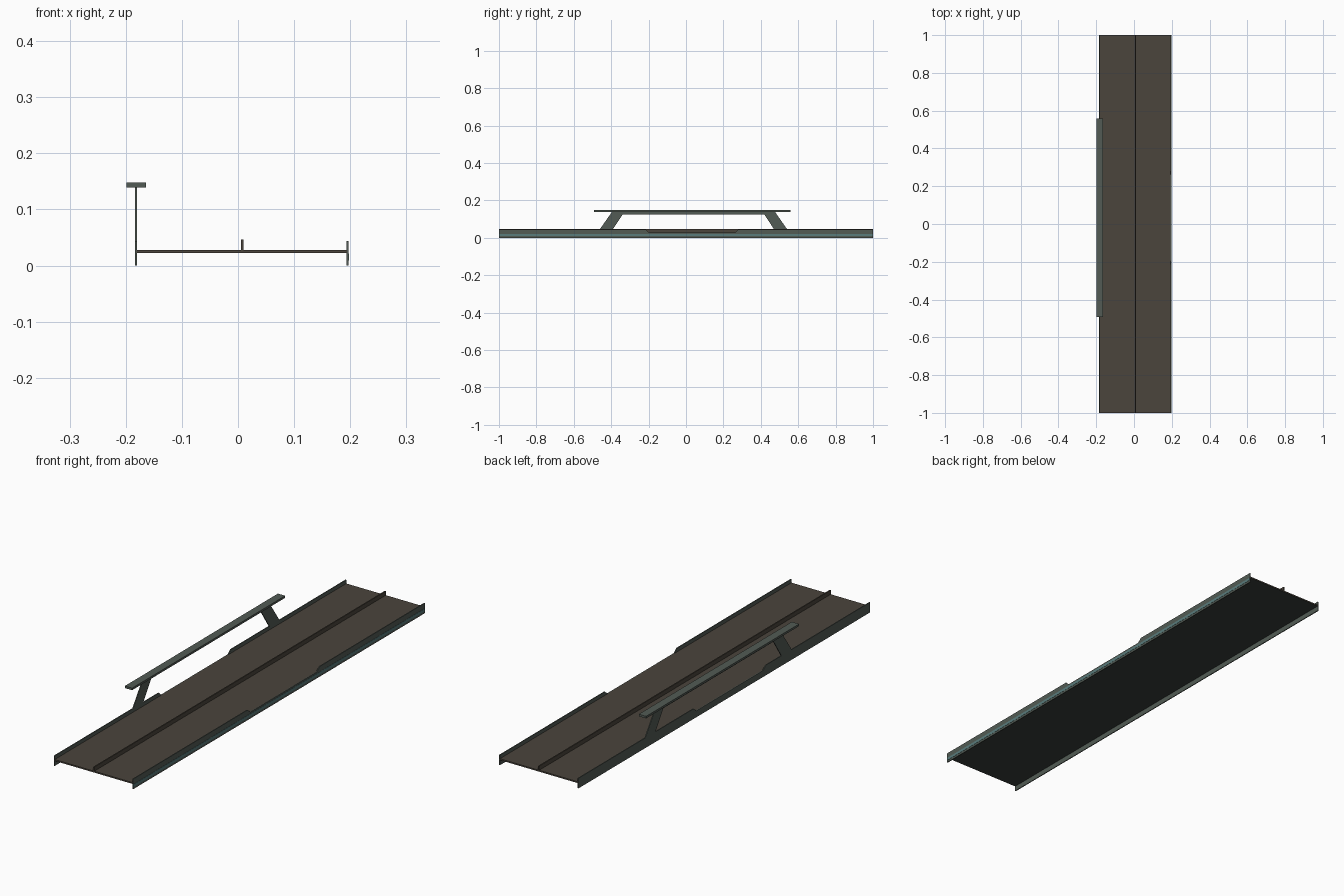
import bpy, bmesh

if "Cube" in bpy.data.objects:
    bpy.data.objects.remove(bpy.data.objects["Cube"])


def material(name, color):
    m = bpy.data.materials.new(name)
    m.diffuse_color = (*color, 1)
    m.use_nodes = True
    m.node_tree.nodes["Principled BSDF"].inputs["Base Color"].default_value = m.diffuse_color
    return m


steel = material("grey_green_steel", (0.085, 0.105, 0.09))
wood = material("brown_deck", (0.07, 0.058, 0.045))
teal = material("teal_trim", (0.10, 0.20, 0.20))
under = material("dark_underside", (0.04, 0.047, 0.043))


def plate(name, x0, x1, profile, mat):
    """Extrude a (y, z) profile from x0 to x1."""
    bm = bmesh.new()
    face = bm.faces.new([bm.verts.new((x0, y, z)) for y, z in profile])
    ext = bmesh.ops.extrude_face_region(bm, geom=[face])
    moved = [v for v in ext["geom"] if isinstance(v, bmesh.types.BMVert)]
    bmesh.ops.translate(bm, verts=moved, vec=(x1 - x0, 0, 0))
    bmesh.ops.recalc_face_normals(bm, faces=bm.faces)
    mesh = bpy.data.meshes.new(name)
    bm.to_mesh(mesh)
    bm.free()
    mesh.materials.append(mat)
    ob = bpy.data.objects.new(name, mesh)
    bpy.context.collection.objects.link(ob)
    return ob


def box(name, x0, x1, y0, y1, z0, z1, mat):
    return plate(name, x0, x1, [(y0, z0), (y1, z0), (y1, z1), (y0, z1)], mat)


def side_wall(name, x0, x1, n0, n1, mat):
    """Full-length wall whose top edge is notched between n0 and n1."""
    top, low, s = 0.044, 0.028, 0.018
    return plate(name, x0, x1, [(-1, 0), (1, 0), (1, top), (n1, top), (n1 - s, low),
                                (n0 + s, low), (n0, top), (-1, top)], mat)


# Deck with a dark underside and a central ridge
deck = box("deck", -0.181, 0.194, -1, 1, 0.022, 0.028, wood)
deck.data.materials.append(under)
for p in deck.data.polygons:
    if p.normal.z < -0.5:
        p.material_index = 1
box("centre_ridge", 0.005, 0.010, -1, 1, 0.027, 0.046, wood)

# Notched side walls, with a trim strip on the right one
side_wall("left_wall", -0.184, -0.180, -0.285, 0.21, steel)
side_wall("right_wall", 0.193, 0.197, -0.215, 0.28, steel)
box("right_trim", 0.1965, 0.198, -1, 1, 0.009, 0.021, teal)

# Handrail bracket: two slanted legs joined by a bar
plate("rail_bracket", -0.184, -0.180,
      [(-0.462, 0.044), (-0.392, 0.044), (-0.338, 0.126), (0.418, 0.126),
       (0.472, 0.044), (0.542, 0.044), (0.475, 0.14), (-0.395, 0.14)], steel)

# Flat rail on top of the bracket
box("handrail", -0.199, -0.164, -0.492, 0.558, 0.139, 0.148, steel)
